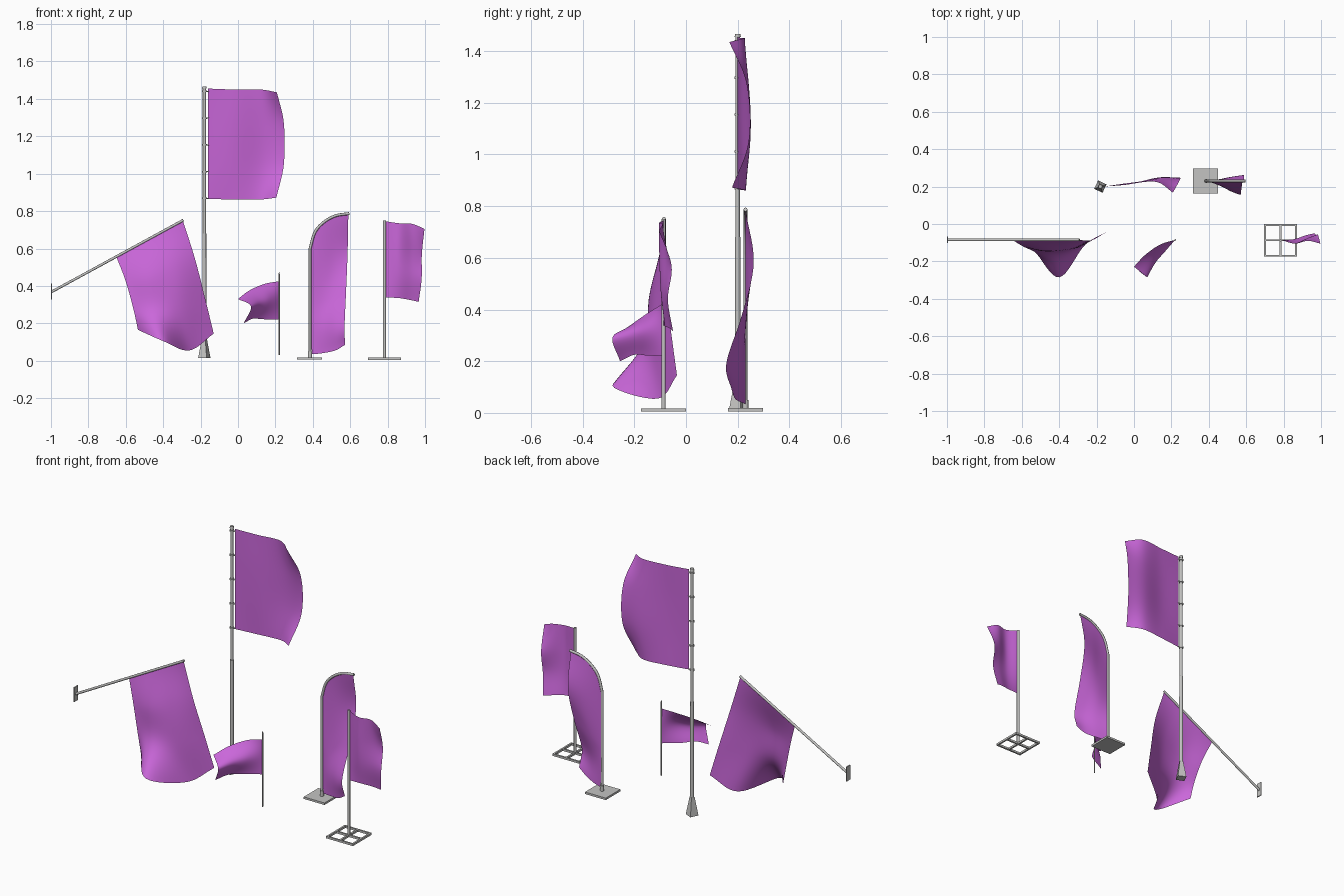
import bpy, bmesh, math
from mathutils import Vector, Matrix

cube = bpy.data.objects.get("Cube")
if cube:
    bpy.data.objects.remove(cube, do_unlink=True)


def material(name, rgb):
    mat = bpy.data.materials.new(name)
    mat.use_nodes = True
    mat.diffuse_color = (*rgb, 1)
    mat.node_tree.nodes["Principled BSDF"].inputs["Base Color"].default_value = (*rgb, 1)
    return mat


purple = material("purple cloth", (.59, .135, .70))
metal = material("grey metal", (.55, .55, .54))


def finish(name, bm, mat, smooth=True):
    mesh = bpy.data.meshes.new(name)
    bmesh.ops.recalc_face_normals(bm, faces=bm.faces)
    bm.to_mesh(mesh)
    bm.free()
    mesh.materials.append(mat)
    obj = bpy.data.objects.new(name, mesh)
    bpy.context.collection.objects.link(obj)
    if smooth:
        bpy.ops.object.select_all(action="DESELECT")
        obj.select_set(True)
        bpy.context.view_layer.objects.active = obj
        bpy.ops.object.shade_smooth_by_angle(angle=math.radians(40))
    return obj


def spline(points, steps):
    """Smooth curve passing through every given point."""
    p = [Vector(q) for q in points]
    p = [2 * p[0] - p[1]] + p + [2 * p[-1] - p[-2]]
    out = []
    for a, b, c, d in zip(p, p[1:], p[2:], p[3:]):
        for i in range(steps):
            t = i / steps
            out.append(b + (c - a) * t / 2 + (2 * a - 5 * b + 4 * c - d) * t**2 / 2
                       + (3 * b - a - 3 * c + d) * t**3 / 2)
    return out + [p[-2]]


def cloth(name, *rows, steps=8):
    """Draped sheet lofted through a few cross-sections, top to bottom."""
    sections = [spline(row, steps) for row in rows]
    columns = [spline(col, steps) for col in zip(*sections)]
    bm = bmesh.new()
    grid = [[bm.verts.new(v) for v in col] for col in columns]
    for left, right in zip(grid, grid[1:]):
        for i in range(len(left) - 1):
            bm.faces.new((left[i], right[i], right[i + 1], left[i + 1]))
    return finish(name, bm, purple)


def rod(name, start, end, r1, r2=None, sides=12, spin=0):
    start, end = Vector(start), Vector(end)
    axis = end - start
    turn = axis.to_track_quat("Z", "Y").to_matrix().to_4x4()
    bm = bmesh.new()
    bmesh.ops.create_cone(bm, cap_ends=True, segments=sides, radius1=r1,
                          radius2=r1 if r2 is None else r2, depth=axis.length,
                          matrix=Matrix.Translation((start + end) / 2) @ turn
                          @ Matrix.Rotation(spin, 4, "Z"))
    return finish(name, bm, metal, sides > 4)


def box(name, centre, size):
    bm = bmesh.new()
    bmesh.ops.create_cube(bm, size=1, matrix=Matrix.Translation(centre)
                          @ Matrix.Diagonal((*size, 1)))
    return finish(name, bm, metal, False)


# Tall mast: flared square foot, stepped pole, cap and rings
mx, my = -.18, .2
rod("mast_foot", (mx, my, .015), (mx, my, .12), .035, .014, 4, math.radians(20))
rod("mast_lower", (mx, my, .1), (mx, my, .68), .011, .0105)
rod("mast_upper", (mx, my, .68), (mx, my, 1.46), .0085)
rod("mast_cap", (mx, my, 1.455), (mx, my, 1.467), .012, .01)
for i in range(5):
    z = 1.44 - i * .143
    rod("mast_ring", (mx, my, z - .004), (mx, my, z + .004), .013)
    rod("mast_clip", (mx, my, z), (mx + .024, my, z), .003, sides=6)
cloth("mast_flag",
      [(-.16, .2, 1.455), (-.02, .215, 1.45), (.12, .225, 1.45), (.208, .168, 1.435)],
      [(-.16, .2, 1.26), (-.02, .213, 1.26), (.13, .243, 1.26), (.245, .235, 1.27)],
      [(-.16, .2, 1.06), (-.02, .215, 1.06), (.13, .248, 1.06), (.245, .242, 1.05)],
      [(-.16, .2, .865), (-.02, .22, .862), (.12, .23, .862), (.205, .178, .872)])

# Wall flag: plate, slanted pole and hanging cloth
wy = -.085
box("wall_plate", (-.997, wy, .37), (.006, .035, .085))
rod("wall_pole", (-.997, wy, .368), (-.292, wy, .752), .007)
cloth("wall_flag",
      [(-.65, wy, .555), (-.53, wy, .62), (-.41, wy, .688), (-.295, wy, .75)],
      [(-.602, -.115, .43), (-.48, -.14, .46), (-.35, -.125, .5), (-.23, -.088, .545)],
      [(-.56, -.135, .28), (-.44, -.165, .27), (-.31, -.13, .28), (-.175, -.06, .33)],
      [(-.535, -.14, .165), (-.4, -.285, .105), (-.26, -.11, .055), (-.13, -.035, .145)])

# Small hand flag on a thin stick
rod("hand_stick", (.22, wy, .03), (.22, wy, .465), .0035, sides=8)
rod("hand_tip", (.22, wy, .46), (.22, wy, .475), .004, .001, 8)
cloth("hand_flag",
      [(.22, wy, .425), (.14, -.11, .41), (.06, -.165, .375), (0, -.228, .33)],
      [(.22, wy, .32), (.165, -.148, .32), (.115, -.205, .31), (.07, -.285, .29)],
      [(.22, wy, .22), (.13, -.15, .222), (.08, -.2, .225), (.03, -.255, .2)])

# Feather banner: square plate, bent pole and long cloth
fx, fy = .385, .23
box("feather_base", (.382, fy, .012), (.135, .135, .012))
rod("feather_socket", (fx, fy, .015), (fx, fy, .05), .011)
bend = [(fx, fy, .6), (.41, fy, .685), (.455, fy, .738), (.52, fy, .775), (.595, fy, .787)]
curve = bpy.data.curves.new("feather_pole", "CURVE")
curve.dimensions = "3D"
curve.bevel_depth = .0075
curve.bevel_resolution = 2
curve.use_fill_caps = True
path = [Vector((fx, fy, .015))] + spline(bend, 5)
line = curve.splines.new("POLY")
line.points.add(len(path) - 1)
for point, co in zip(line.points, path):
    point.co = (*co, 1)
curve.materials.append(metal)
bpy.context.collection.objects.link(bpy.data.objects.new("feather_pole", curve))
cloth("feather_flag",
      [(.39, fy, .62), (.425, fy, .705), (.49, fy, .76), (.59, fy, .785)],
      [(.392, fy, .44), (.46, .24, .5), (.52, .252, .55), (.586, .262, .58)],
      [(.392, fy, .3), (.46, .23, .32), (.52, .225, .35), (.578, .215, .375)],
      [(.392, fy, .16), (.46, .205, .17), (.52, .175, .18), (.57, .156, .19)],
      [(.395, fy, .035), (.45, .215, .04), (.52, .19, .055), (.572, .178, .085)])

# Banner on an open frame base with a cross
bx, by, side = .783, -.087, .175
for k in (-1, 0, 1):
    off = k * (side - .01) / 2
    box("frame_bar_x", (bx, by + off, .011), (side, .01, .012))
    box("frame_bar_y", (bx + off, by, .011), (.01, side, .012))
rod("frame_pole", (bx, by, .01), (bx, by, .75), .008)
cloth("frame_flag",
      [(.792, by, .745), (.86, -.105, .735), (.93, -.09, .732), (.997, -.105, .705)],
      [(.792, by, .61), (.86, -.103, .6), (.93, -.075, .59), (.983, -.056, .57)],
      [(.792, by, .47), (.86, -.097, .46), (.93, -.08, .45), (.982, -.07, .44)],
      [(.792, by, .338), (.86, -.08, .335), (.92, -.06, .325), (.966, -.05, .315)])
